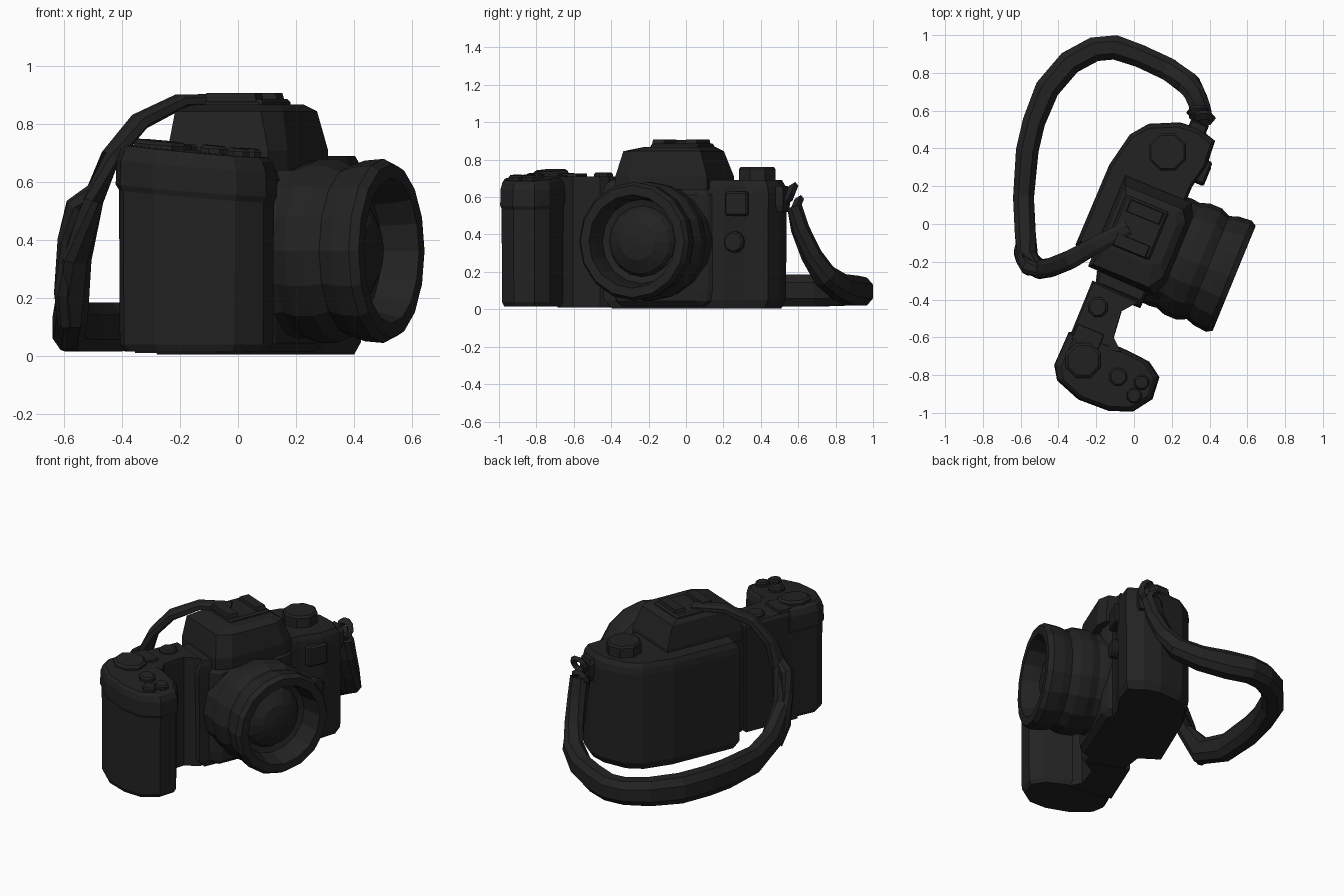
import bpy, bmesh, math
from mathutils import Vector, Matrix

cube = bpy.data.objects.get("Cube")
if cube:
    bpy.data.objects.remove(cube)

BLACK = (0.016, 0.016, 0.016, 1)
mat = bpy.data.materials.new("matte_black")
mat.use_nodes = True
mat.diffuse_color = BLACK
bsdf = mat.node_tree.nodes["Principled BSDF"]
bsdf.inputs["Base Color"].default_value = BLACK

# The camera stands turned: local x points out of the lens, local y along the body
TURN = Matrix.Rotation(math.radians(-22.3), 4, 'Z')


def loft(name, rings, turned=True, bevel=0, closed=False):
    """Skin a row of equal rings and cap the ends."""
    bm = bmesh.new()
    loops = [[bm.verts.new(p) for p in ring] for ring in rings]
    pairs = list(zip(loops, loops[1:]))
    if closed:
        pairs.append((loops[-1], loops[0]))
    else:
        bm.faces.new(loops[0])
        bm.faces.new(loops[-1])
    for lo, hi in pairs:
        for i in range(len(lo)):
            j = (i + 1) % len(lo)
            bm.faces.new((lo[i], lo[j], hi[j], hi[i]))
    bmesh.ops.recalc_face_normals(bm, faces=bm.faces)
    mesh = bpy.data.meshes.new(name)
    bm.to_mesh(mesh)
    bm.free()
    mesh.materials.append(mat)
    obj = bpy.data.objects.new(name, mesh)
    bpy.context.collection.objects.link(obj)
    if turned:
        obj.matrix_world = TURN
    if bevel:
        mod = obj.modifiers.new("soft_edges", 'BEVEL')
        mod.width = bevel
        mod.segments = 1
        mod.limit_method = 'ANGLE'
    return obj


def stack(name, outline, levels, bevel=0, slope=0):
    """Extrude a plan outline through (height, scale) levels, sloping along x."""
    n = len(outline)
    cx = sum(p[0] for p in outline) / n
    cy = sum(p[1] for p in outline) / n
    return loft(name, [[(cx + (x - cx) * s, cy + (y - cy) * s, z + slope * x) for x, y in outline]
                       for z, s in levels], bevel=bevel)


def rect(x0, x1, y0, y1):
    return [(x0, y0), (x1, y0), (x1, y1), (x0, y1)]


def disc(x, y, r, n=8):
    return [(x + r * math.cos(math.tau * i / n), y + r * math.sin(math.tau * i / n))
            for i in range(n)]


# Main body, narrow bridge and handgrip
body = [(-.245, -.22), (-.24, .24), (-.2, .43), (-.13, .52), (.02, .59), (.13, .6),
        (.23, .57), (.24, .44), (.21, .3), (.2, -.4), (-.06, -.4), (-.1, -.25)]
stack("body", body, [(.005, .92), (.05, .99), (.62, 1), (.66, .98), (.69, .93)])
bridge = [(-.09, -.72), (.2, -.66), (.13, -.6), (.115, -.45), (.18, -.37), (-.09, -.36)]
stack("bridge", bridge, [(.01, 1), (.69, 1), (.71, .94)])

grip = [(-.1, -.66), (-.105, -.85), (-.06, -.92), (.08, -.97), (.25, -.965), (.37, -.92),
        (.44, -.82), (.43, -.7), (.35, -.645), (.24, -.635), (.1, -.63)]
TILT = -.08
stack("handgrip", grip, [(.015, .9), (.04, .96), (.58, .97)])
stack("handgrip_head", grip, [(.565, .97), (.585, 1.01), (.67, 1), (.705, .95), (.72, .88)],
      slope=TILT)

# Viewfinder hump and accessory shoe
hump_low = [(-.14, -.3), (.24, -.31), (.275, -.22), (.275, .15), (.24, .22), (-.14, .22)]
hump_mid = [(-.12, -.28), (.2, -.28), (.25, -.2), (.25, .11), (.21, .17), (-.12, .17)]
hump_top = [(-.1, -.17), (.17, -.17), (.21, -.13), (.21, .09), (.18, .13), (-.1, .13)]
loft("viewfinder_hump", [[(x, y, z) for x, y in ring] for ring, z in
                         ((hump_low, .64), (hump_low, .71), (hump_mid, .845), (hump_top, .868))])
stack("shoe_base", rect(-.1, .15, -.15, .13), [(.85, 1), (.887, .97)], bevel=.01)
for side, y in (("right", -.11), ("left", .08)):
    stack("shoe_rail_" + side, rect(-.07, .13, y - .035, y + .035), [(.87, 1), (.908, .9)])

# Dials and buttons on the top
stack("rewind_dial", disc(.02, .42, .105), [(.66, 1), (.75, 1), (.762, .9)])
stack("bridge_button", disc(-.01, -.48, .055), [(.69, 1), (.722, 1), (.732, .8)])
for name, x, y, r in (("shutter_button", .23, -.78, .05), ("front_button", .355, -.76, .042),
                      ("corner_button", .345, -.84, .042)):
    stack(name, disc(x, y, r), [(.69, 1), (.735, 1), (.745, .8)], slope=TILT)
stack("mode_dial", disc(.025, -.77, .1), [(.7, 1), (.733, 1), (.745, .85)], slope=TILT)
stack("bridge_plate", rect(-.08, .08, -.69, -.6), [(.69, 1), (.727, .92)])

# Lens barrel, stepped rim, recess and domed glass
profile = [(.3, .1), (.305, .24), (.3, .28), (.318, .33), (.318, .4), (.295, .45),
           (.312, .5), (.318, .57), (.3, .6), (.25, .6), (.235, .54), (.225, .47),
           (.19, .46), (.17, .49), (.1, .53), (.03, .54)]
loft("lens", [[(out, y, z) for y, z in disc(-.065, .363, r, 16)] for r, out in profile])
stack("lens_mount", [(.12, -.38), (.25, -.3), (.25, .2), (.16, .28)],
      [(.015, .95), (.1, 1), (.64, 1)], bevel=.03)


def front_boss(name, outline, near, far):
    loft(name, [[(near, y, z) for y, z in outline], [(far, y, z) for y, z in outline]], bevel=.01)


# Controls on the front face
front_boss("front_panel", rect(.33, .46, .5, .63), .18, .262)
front_boss("front_knob", disc(.38, .36, .06), .18, .265)

# Strap lug on the left end, with two linked rings
stack("strap_lug", rect(.07, .17, .55, .63), [(.52, .8), (.56, 1), (.63, 1), (.66, .8)])
for k, (cx, cy, cz) in enumerate(((.37, .56, .62), (.34, .59, .55))):
    rings = []
    for i in range(10):
        t = math.tau * i / 10
        axis = Vector((math.cos(t), math.sin(t) * .4, math.sin(t)))
        mid = Vector((cx, cy, cz))
        across = Vector((0, 1, 0))
        rings.append([mid + axis * (.042 + .022 * math.cos(a)) + across * .025 * math.sin(a)
                      for a in (0, math.tau / 4, math.tau / 2, math.tau * 3 / 4)])
    loft("strap_ring_%d" % (k + 1), rings, turned=False, closed=True)


def ribbon(name, path):
    """Eight-sided strap along (x, y, z, half width, half height) stations."""
    pts = [Vector(p[:3]) for p in path]
    rings = []
    for i, p in enumerate(path):
        t = (pts[min(i + 1, len(pts) - 1)] - pts[max(i - 1, 0)]).normalized()
        side = Vector((t.y, -t.x, 0)).normalized()
        up = side.cross(t)
        rings.append([pts[i] + side * (p[3] * u) + up * (p[4] * v) for u, v in
                      ((-1, -.5), (-.5, -1), (.5, -1), (1, -.5),
                       (1, .5), (.5, 1), (-.5, 1), (-1, .5))])
    return loft(name, rings, turned=False)


# Neck strap from the lug, round the ground and up to the shoe
ribbon("neck_strap", [
    (.35, .58, .55, .06, .04), (.35, .61, .43, .055, .045), (.33, .67, .29, .055, .05),
    (.29, .74, .18, .06, .06), (.18, .82, .12, .06, .07), (.03, .89, .1, .06, .08),
    (-.1, .935, .095, .065, .075), (-.21, .925, .095, .065, .075), (-.34, .855, .1, .065, .08),
    (-.46, .715, .1, .065, .085), (-.53, .54, .1, .06, .085), (-.565, .39, .1, .06, .085),
    (-.585, .14, .1, .055, .08), (-.575, -.06, .16, .055, .075), (-.56, -.19, .34, .05, .045),
    (-.5, -.24, .54, .05, .03), (-.44, -.23, .69, .05, .028), (-.34, -.19, .81, .05, .028),
    (-.2, -.11, .88, .045, .024), (-.03, -.02, .885, .04, .02)])
ribbon("strap_tail", [
    (-.49, -.25, .57, .03, .03), (-.56, -.23, .52, .04, .03), (-.59, -.2, .4, .03, .03),
    (-.605, -.15, .22, .03, .03), (-.59, -.08, .12, .03, .04)])
